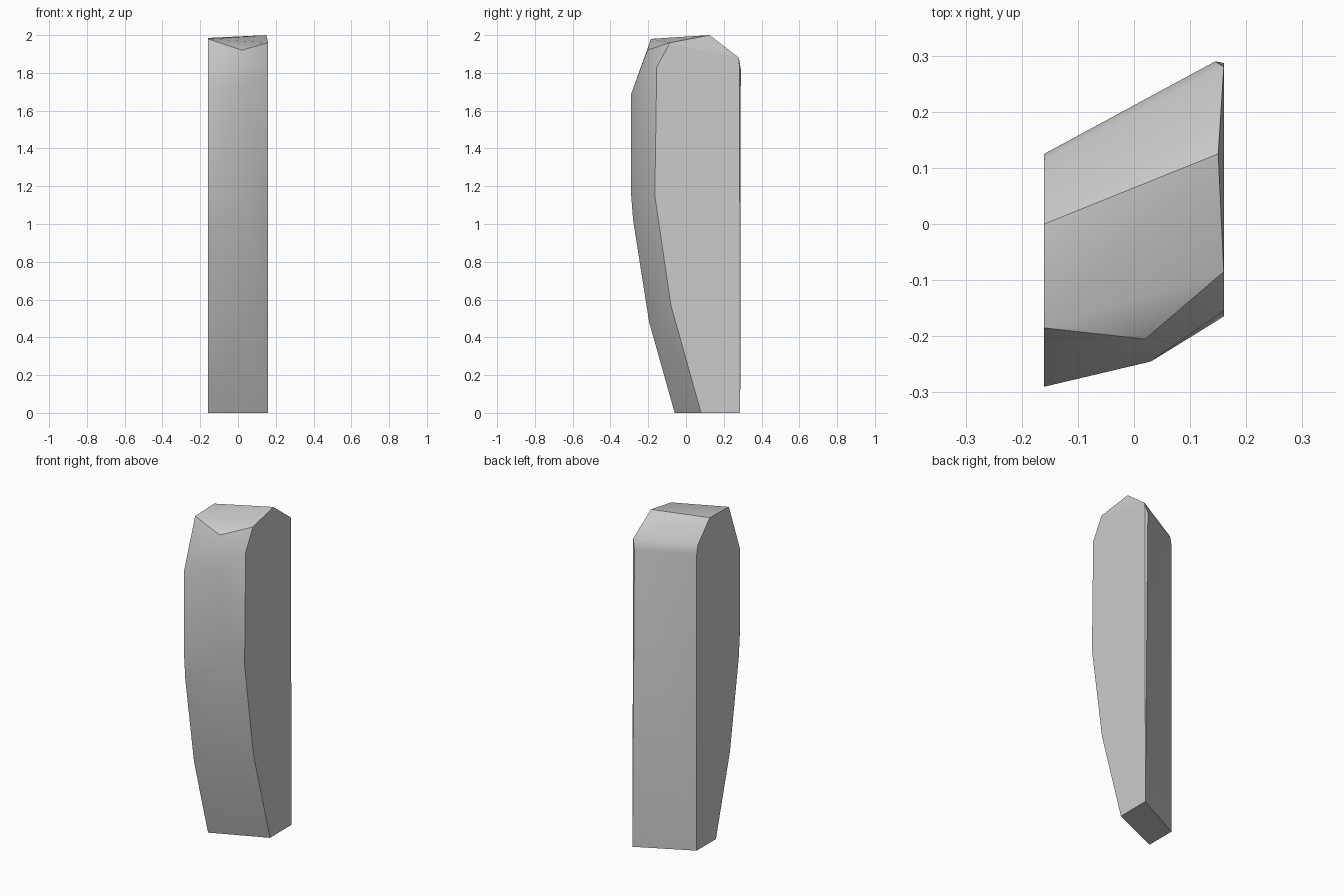
import bpy
import bmesh
import math

# Remove the default cube
default_cube = bpy.data.objects.get("Cube")
if default_cube:
    bpy.data.objects.remove(default_cube, do_unlink=True)

HALF_WIDTH = 0.16

# Side outlines as (y, z): front edge from the base up, then over the top to the back
right_outline = [(0.08, 0), (-0.08, 0.57), (-0.165, 1.15), (-0.155, 1.83),
                 (-0.085, 1.96), (0.28, 1.88), (0.283, 1.83), (0.287, 0)]
left_outline = [(-0.06, 0), (-0.195, 0.48), (-0.28, 1.02), (-0.29, 1.15),
                (-0.29, 1.69), (-0.185, 1.98), (0, 1.985), (0.115, 1.86),
                (0.125, 1.81), (0.125, 0)]

# Bulging centre line of the front, ending in the dip of the top edge
front_ridge = [(0.03, -0.145, 0.53), (0.03, -0.24, 1.12),
               (0.03, -0.245, 1.72), (0.02, -0.205, 1.92)]

# Peak of the top and the slightly cut back corner
peak = (0.15, 0.125, 2)
back_corner = (0.145, 0.29, 1.82)


def side_points(x, outline):
    return [(x, y, z) for y, z in outline]


def make_material(name, color):
    material = bpy.data.materials.new(name)
    material.use_nodes = True
    material.diffuse_color = color
    material.node_tree.nodes["Principled BSDF"].inputs["Base Color"].default_value = color
    return material


# Standing slab: the convex skin around its outlines
points = (side_points(HALF_WIDTH, right_outline)
          + side_points(-HALF_WIDTH, left_outline)
          + front_ridge + [peak, back_corner])
bm = bmesh.new()
for point in points:
    bm.verts.new(point)
bmesh.ops.convex_hull(bm, input=bm.verts[:])
bmesh.ops.dissolve_limit(bm, angle_limit=math.radians(1),
                         verts=bm.verts[:], edges=bm.edges[:])
bmesh.ops.recalc_face_normals(bm, faces=bm.faces[:])

mesh = bpy.data.meshes.new("stone_slab")
bm.to_mesh(mesh)
bm.free()
slab = bpy.data.objects.new("stone_slab", mesh)
bpy.context.collection.objects.link(slab)
mesh.materials.append(make_material("stone_grey", (0.6, 0.6, 0.6, 1)))

# Soft front and back, crisp edges, flat sides
bpy.ops.object.select_all(action="DESELECT")
slab.select_set(True)
bpy.context.view_layer.objects.active = slab
bpy.ops.object.shade_smooth_by_angle(angle=math.radians(32))
for face in mesh.polygons:
    if abs(face.normal.x) > 0.95:
        face.use_smooth = False
